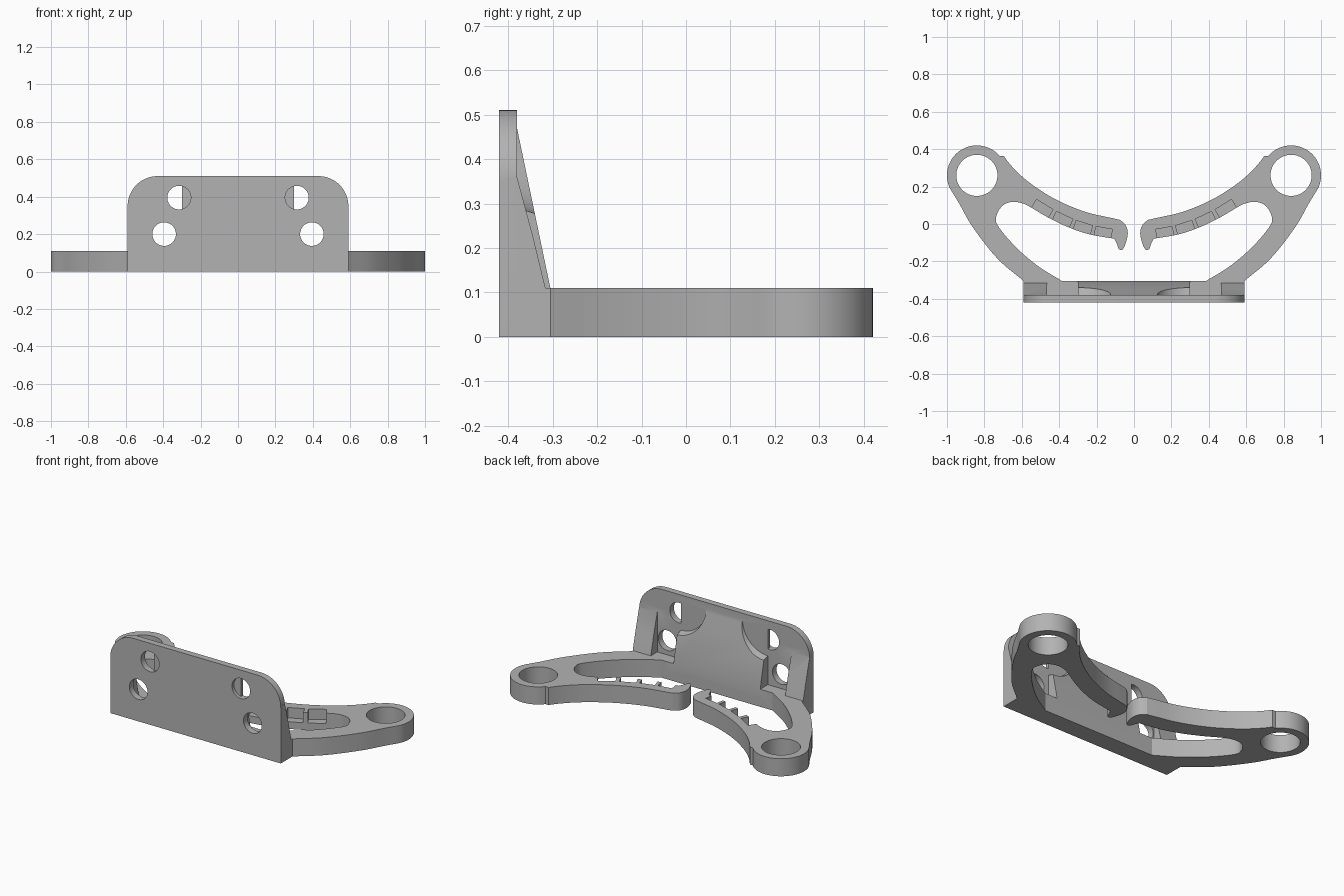
import bpy, bmesh
from math import sin, cos, radians, pi, atan2
from mathutils import Vector, Matrix

cube = bpy.data.objects.get("Cube")
if cube:
    bpy.data.objects.remove(cube, do_unlink=True)

GREY = (0.45, 0.45, 0.45, 1)
mat = bpy.data.materials.new("plain_grey")
mat.use_nodes = True
mat.diffuse_color = GREY
mat.node_tree.nodes["Principled BSDF"].inputs["Base Color"].default_value = GREY

THICK = 0.11          # height of the arms and base
RING = (0.84, 0.26)   # centre of the arm eyelets
FRONT, WALL, BACK = -0.42, -0.38, -0.305


def prism(name, pts, lo, hi, axis="z", mirror=1):
    """Extrude a 2D outline along an axis: z (x, y), y (x, z) or x (y, z)."""
    place = {"z": lambda a, b, t: (mirror * a, b, t),
             "y": lambda a, b, t: (mirror * a, t, b),
             "x": lambda a, b, t: (mirror * t, a, b)}[axis]
    bm = bmesh.new()
    rings = [[bm.verts.new(place(a, b, t)) for a, b in pts] for t in (lo, hi)]
    for ring in rings:
        bm.faces.new(ring)
    n = len(pts)
    for i in range(n):
        j = (i + 1) % n
        bm.faces.new((rings[0][i], rings[0][j], rings[1][j], rings[1][i]))
    bmesh.ops.recalc_face_normals(bm, faces=bm.faces)
    return finish(name, bm)


def finish(name, bm):
    mesh = bpy.data.meshes.new(name)
    bm.to_mesh(mesh)
    bm.free()
    mesh.materials.append(mat)
    obj = bpy.data.objects.new(name, mesh)
    bpy.context.collection.objects.link(obj)
    return obj


def cone_y(x, z, r1, r2, y1, y2):
    """Round cutter lying along y."""
    bm = bmesh.new()
    bmesh.ops.create_cone(bm, cap_ends=True, segments=64, radius1=r1, radius2=r2, depth=y2 - y1)
    bm.transform(Matrix.Translation((x, (y1 + y2) / 2, z)) @ Matrix.Rotation(-pi / 2, 4, "X"))
    return finish("cutter", bm)


def boolean(target, other, operation="DIFFERENCE"):
    mod = target.modifiers.new("bool", "BOOLEAN")
    mod.operation, mod.object, mod.solver = operation, other, "EXACT"
    bpy.context.view_layer.objects.active = target
    bpy.ops.object.modifier_apply(modifier=mod.name)
    bpy.data.objects.remove(other, do_unlink=True)


def arc(cx, cy, r, a0, a1, n=24):
    angles = [radians(a0 + (a1 - a0) * i / n) for i in range(n + 1)]
    return [(cx + r * cos(a), cy + r * sin(a)) for a in angles]


def spline(pts, steps=6):
    """Smooth path through a few points."""
    p = [Vector(q) for q in pts]
    p = [2 * p[0] - p[1]] + p + [2 * p[-1] - p[-2]]
    out = []
    for a, b, c, d in zip(p, p[1:], p[2:], p[3:]):
        for i in range(steps):
            t = i / steps
            out.append(tuple(0.5 * (2 * b + (c - a) * t + (2 * a - 5 * b + 4 * c - d) * t ** 2
                                    + (3 * b - a - 3 * c + d) * t ** 3)))
    return out + [tuple(pts[-1])]


# Mounting plate with rounded top corners and four screw holes
plate = prism("mounting_plate", [(-0.59, 0), (0.59, 0)] + arc(0.43, 0.35, 0.16, 0, 90)
              + arc(-0.43, 0.35, 0.16, 90, 180), FRONT, WALL, "y")
for s in (-1, 1):
    for x, z in ((0.315, 0.395), (0.395, 0.2)):
        boolean(plate, cone_y(s * x, z, 0.063, 0.063, -0.5, -0.3))

# Sloping central web, scooped out beside the upper holes
web = prism("central_web", [(-0.4, 0.47), (WALL, 0.47), (BACK, THICK), (BACK, 0.04), (-0.4, 0.04)],
            -0.3, 0.3, "x")
for s in (-1, 1):
    boolean(web, cone_y(s * 0.305, 0.47, 0.18, 0.205, WALL, -0.3))

# Base strip and end ribs
base = prism("base_strip", [(-0.59, -0.4), (0.59, -0.4), (0.59, BACK), (-0.59, BACK)], 0, THICK)
ribs = [prism("end_rib", [(-0.4, 0.36), (WALL, 0.36), (-0.345, 0.23), (-0.316, THICK),
                          (-0.31, 0.05), (-0.4, 0.05)], 0.465, 0.59, "x", s) for s in (-1, 1)]

# Arm outline: outer edge, eyelet, jaw top, hooked tip, jaw underside, slot
outer = spline([(0.59, BACK), (0.73, -0.185), (0.86, -0.02), (0.935, 0.11), (0.978, 0.18)])
eyelet = arc(*RING, 0.16, -28, 140, 40)
jaw_top = spline([(0.705, 0.375), (0.65, 0.305), (0.56, 0.222), (0.42, 0.132), (0.26, 0.065), (0.11, 0.03)])
tip = spline([(0.075, 0.022), (0.045, -0.005), (0.033, -0.05), (0.045, -0.105), (0.06, -0.135),
              (0.08, -0.135), (0.09, -0.11), (0.105, -0.078)], 4)
jaw_under = [(0.13, -0.075), (0.24, -0.055), (0.35, -0.018), (0.46, 0.035), (0.55, 0.088)]
slot = spline(jaw_under + [(0.595, 0.11), (0.65, 0.118), (0.70, 0.1), (0.733, 0.05), (0.73, -0.005),
                           (0.64, -0.115), (0.52, -0.22), (0.385, BACK)])
outline = outer + eyelet[1:] + jaw_top[1:] + tip + slot + [(0.385, -0.35), (0.59, -0.35)]

for s, side in ((1, "left"), (-1, "right")):
    arm = prism(side + "_arm", outline, 0, THICK, "z", s)
    boolean(arm, prism("cutter", arc(*RING, 0.11, 0, 354, 59), -0.1, 0.3, "z", s))
    # Shallow rectangular notches along the jaw underside
    for i in range(4):
        x0 = 0.125 + 0.112 * i
        x1 = x0 + 0.088
        y0, y1 = [-0.083 + 0.08 * (x - 0.1) + 0.66 * (x - 0.1) ** 2 for x in (x0, x1)]
        a = atan2(y1 - y0, x1 - x0)
        nx, ny = -sin(a), cos(a)
        quad = [(x + nx * d, y + ny * d) for x, y, d in
                ((x0, y0, -0.03), (x1, y1, -0.03), (x1, y1, 0.053), (x0, y0, 0.053))]
        boolean(arm, prism("cutter", quad, 0.045, 0.3, "z", s))
    boolean(base, arm, "UNION")

# Join the solid bracket together
base.name = "bracket_arms_and_base"
for part in [web] + ribs + [plate]:
    boolean(base, part, "UNION")

bpy.ops.object.select_all(action="DESELECT")
base.select_set(True)
bpy.context.view_layer.objects.active = base
bpy.ops.object.shade_smooth_by_angle(angle=radians(25))
